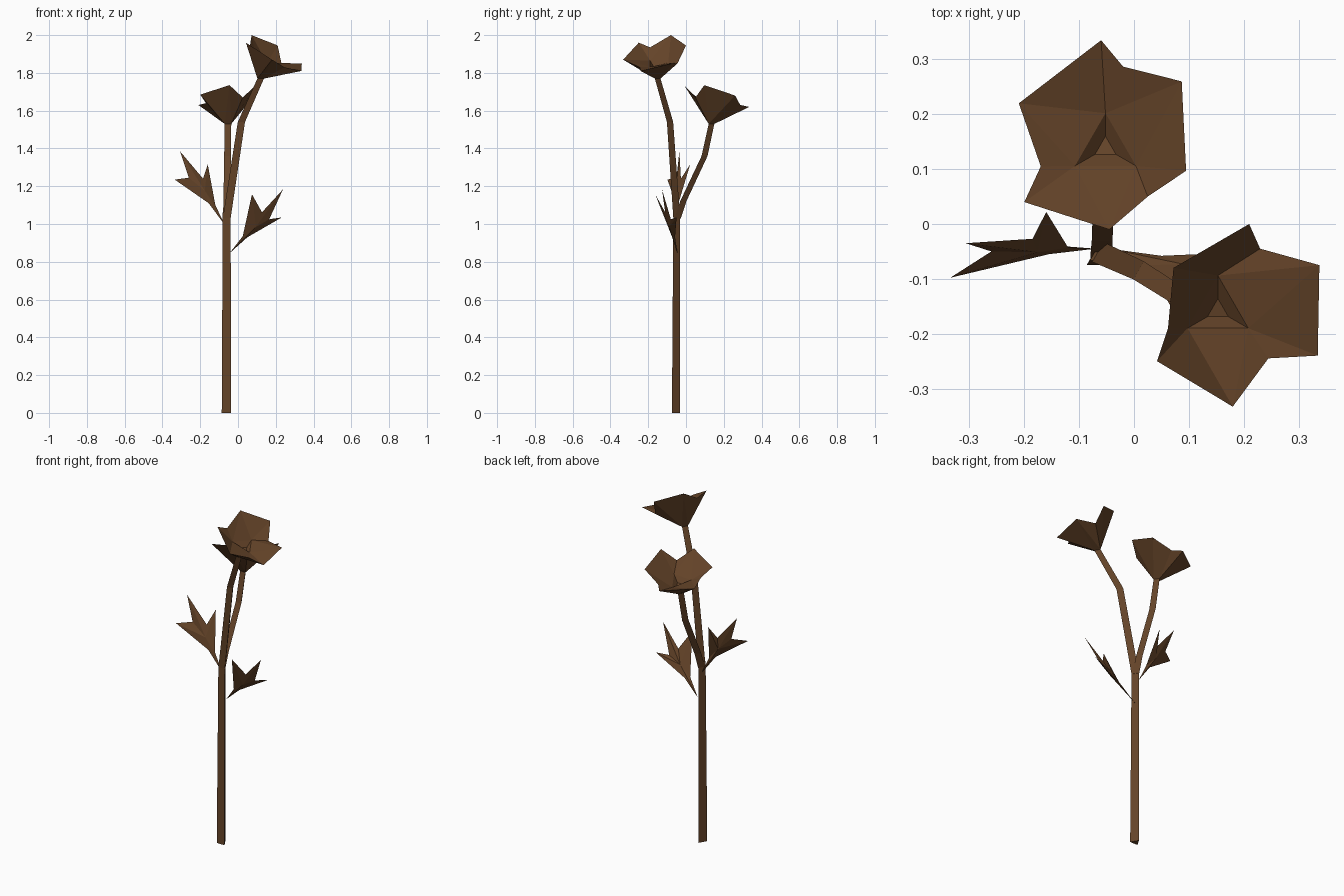
import bpy
import bmesh
from math import radians, sin, cos
from mathutils import Vector

cube = bpy.data.objects.get("Cube")
if cube:
    bpy.data.objects.remove(cube, do_unlink=True)

# One bark-brown colour for everything
brown = bpy.data.materials.new("dark_brown")
brown.use_nodes = True
colour = (0.13, 0.058, 0.022, 1)
brown.diffuse_color = colour
brown.node_tree.nodes["Principled BSDF"].inputs["Base Color"].default_value = colour


def finish(bm, name):
    """Turn a bmesh into a flat-shaded object."""
    bmesh.ops.recalc_face_normals(bm, faces=bm.faces[:])
    mesh = bpy.data.meshes.new(name)
    bm.to_mesh(mesh)
    bm.free()
    mesh.materials.append(brown)
    obj = bpy.data.objects.new(name, mesh)
    bpy.context.collection.objects.link(obj)
    return obj


def triangle(bm, centre, radius, slope=(0, 0)):
    """Three vertices, counter-clockwise, the first towards the back."""
    verts = []
    for i in range(3):
        angle = radians(90 + 120 * i)
        x, y = radius * cos(angle), radius * sin(angle)
        z = x * slope[0] + y * slope[1]
        verts.append(bm.verts.new(Vector(centre) + Vector((x, y, z))))
    return verts


def bridge(bm, low, high):
    for i in range(3):
        j = (i + 1) % 3
        bm.faces.new((low[i], low[j], high[j], high[i]))


def three_sided_tube(name, path):
    """Tapered tube through (centre, radius) stations."""
    bm = bmesh.new()
    rings = [triangle(bm, centre, radius) for centre, radius in path]
    for low, high in zip(rings, rings[1:]):
        bridge(bm, low, high)
    bm.faces.new(rings[0])
    bm.faces.new(rings[-1])
    finish(bm, name)


def petals(bm, inner, rim):
    """Join a triangle to a rim of notch, tip, tip repeated three times."""
    for i in range(3):
        j = (i + 1) % 3
        notch, tip_a, tip_b = rim[3 * i:3 * i + 3]
        next_notch = rim[3 * j]
        bm.faces.new((inner[i], notch, tip_a))
        bm.faces.new((inner[i], tip_a, tip_b))
        bm.faces.new((inner[i], tip_b, inner[j]))
        bm.faces.new((inner[j], tip_b, next_notch))


def flower(name, base, throat, slope, rim_points):
    bm = bmesh.new()
    rim = [bm.verts.new(p) for p in rim_points]
    foot = triangle(bm, base, 0.02)
    petals(bm, foot, rim)
    # Inside of the petals, then the small hollow in the middle
    ring = triangle(bm, throat, 0.064, slope)
    petals(bm, ring, rim)
    hollow = triangle(bm, Vector(throat) - Vector((0, 0, 0.025)), 0.022, slope)
    bridge(bm, hollow, ring)
    bm.faces.new(hollow)
    finish(bm, name)


def leaf(name, outline, thickness=0.009):
    """Thin three-pointed leaf: stalk, side, tip, notch, tip, notch, tip, side."""
    bm = bmesh.new()
    points = [Vector(p) for p in outline]
    middle = (points[1] + points[3] + points[5] + points[7]) / 4
    normal = (points[2] - points[0]).cross(points[6] - points[0]).normalized()
    edge = [bm.verts.new(p) for p in points]
    for side in (-1, 1):
        ridge = bm.verts.new(middle + normal * thickness * side)
        for a, b in zip(edge, edge[1:] + edge[:1]):
            bm.faces.new((ridge, a, b))
    finish(bm, name)


# Stem and its two bent branches
three_sided_tube("stem", [((-0.061, -0.06, 0), 0.029),
                          ((-0.06, -0.055, 1.06), 0.024)])
three_sided_tube("back_branch", [((-0.06, -0.05, 1.03), 0.023),
                                 ((-0.058, -0.02, 1.12), 0.022),
                                 ((-0.055, 0.093, 1.36), 0.021),
                                 ((-0.053, 0.13, 1.53), 0.02)])
three_sided_tube("front_branch", [((-0.06, -0.055, 1.03), 0.024),
                                  ((0.018, -0.09, 1.54), 0.022),
                                  ((0.12, -0.155, 1.77), 0.02)])

# Blossoms
flower("back_flower", (-0.053, 0.13, 1.53), (-0.052, 0.138, 1.605), (0.05, -0.25), [
    (-0.02, 0.287, 1.63), (-0.06, 0.335, 1.62), (-0.21, 0.22, 1.63),
    (-0.17, 0.105, 1.64), (-0.2, 0.04, 1.685), (-0.045, -0.01, 1.735),
    (0.025, 0.05, 1.67), (0.095, 0.097, 1.735), (0.087, 0.26, 1.68)])
flower("front_flower", (0.12, -0.155, 1.77), (0.153, -0.158, 1.85), (-0.3, 0.05), [
    (0.23, -0.045, 1.85), (0.21, 0, 1.945), (0.072, -0.08, 2),
    (0.062, -0.19, 1.935), (0.042, -0.25, 1.96), (0.18, -0.333, 1.87),
    (0.245, -0.245, 1.83), (0.335, -0.24, 1.81), (0.338, -0.075, 1.85)])

# Leaves
leaf("right_leaf", [
    (-0.07, -0.045, 0.995), (-0.155, -0.055, 1.11), (-0.335, -0.098, 1.235),
    (-0.26, -0.05, 1.245), (-0.307, -0.035, 1.385), (-0.185, -0.027, 1.24),
    (-0.16, 0.022, 1.315), (-0.12, -0.043, 1.1)])
leaf("left_leaf", [
    (-0.045, -0.045, 0.845), (0.025, -0.075, 0.935), (0.074, -0.163, 1.157),
    (0.127, -0.11, 1.062), (0.238, -0.127, 1.183), (0.165, -0.08, 1.025),
    (0.232, -0.05, 1.035), (0.05, -0.058, 0.93)])
